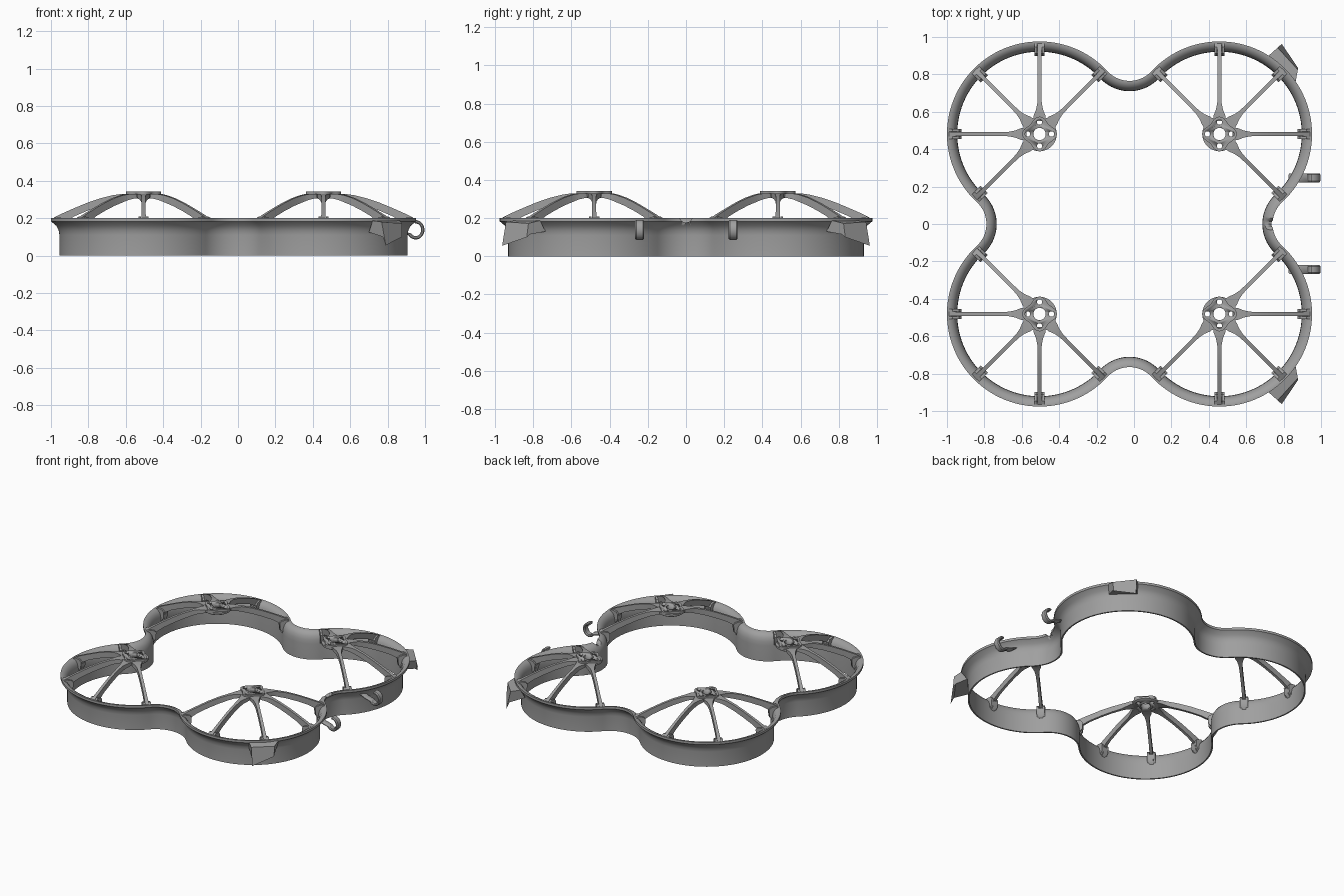
import bpy, bmesh
from math import sin, cos, pi, radians, atan2, hypot
from mathutils import Matrix, Vector

if "Cube" in bpy.data.objects:
    bpy.data.objects.remove(bpy.data.objects["Cube"])

CX = -0.024           # centre of the four-ring frame in x
C = 0.481             # hub distance from the frame centre
R, S = 0.495, 0.159   # lip radius of the rings, and of the saddles between them

grey = bpy.data.materials.new("grey plastic")
grey.use_nodes = True
grey.diffuse_color = (0.35, 0.35, 0.35, 1)
grey.node_tree.nodes["Principled BSDF"].inputs["Base Color"].default_value = (0.35, 0.35, 0.35, 1)


def finish(name, bm, matrix=Matrix(), angle=35):
    bmesh.ops.recalc_face_normals(bm, faces=bm.faces)
    mesh = bpy.data.meshes.new(name)
    bm.to_mesh(mesh)
    bm.free()
    mesh.materials.append(grey)
    ob = bpy.data.objects.new(name, mesh)
    bpy.context.collection.objects.link(ob)
    ob.matrix_world = matrix
    bpy.ops.object.select_all(action='DESELECT')
    ob.select_set(True)
    bpy.context.view_layer.objects.active = ob
    bpy.ops.object.shade_smooth_by_angle(angle=radians(angle))
    return ob


def loft(sections, closed=False):
    """Skin a list of equal-length point loops; cap the ends unless closed."""
    bm = bmesh.new()
    loops = [[bm.verts.new(p) for p in s] for s in sections]
    n = len(loops[0])
    pairs = list(zip(loops, loops[1:]))
    if closed:
        pairs.append((loops[-1], loops[0]))
    else:
        bm.faces.new(loops[0])
        bm.faces.new(loops[-1])
    for a, b in pairs:
        for i in range(n):
            j = (i + 1) % n
            bm.faces.new((a[i], a[j], b[j], b[i]))
    return bm


def cylinder(bm, r, depth, matrix, segments=32):
    bmesh.ops.create_cone(bm, cap_ends=True, segments=segments, radius1=r,
                          radius2=r, depth=depth, matrix=matrix)


def cut(ob, bm):
    """Subtract a temporary cutter from an object."""
    cutter = finish("cutter", bm)
    cutter.hide_render = True
    mod = ob.modifiers.new("cut", 'BOOLEAN')
    mod.operation, mod.solver, mod.object = 'DIFFERENCE', 'EXACT', cutter
    bpy.context.view_layer.objects.active = ob
    bpy.ops.object.modifier_apply(modifier=mod.name)
    bpy.data.objects.remove(cutter)


# Flared duct wall: profile (offset from lip, height) swept round arcs and saddles
profile = [(-.045, 0), (-.045, .11), (-.041, .135), (-.028, .16), (0, .183), (0, .2),
           (-.012, .2), (-.032, .19), (-.046, .17), (-.053, .145), (-.055, .115), (-.055, 0)]
yc = C + (((R + S) ** 2 - C ** 2) ** 0.5)
tangent = atan2(yc - C, -C)
sections = []
for q in range(4):
    turn = Matrix.Rotation(q * pi / 2, 3, 'Z')
    start, n = pi / 2 - tangent, 56
    for i in range(n):
        a = start + (tangent - start) * i / n
        sections.append([turn @ Vector((C + (R + d) * cos(a), C + (R + d) * sin(a), z))
                         for d, z in profile])
    start, n = tangent - pi, 24
    for i in range(n):
        a = start + (-pi - 2 * start) * i / n
        sections.append([turn @ Vector(((S - d) * cos(a), yc + (S - d) * sin(a), z))
                         for d, z in profile])
ring = finish("duct_ring", loft(sections, closed=True), Matrix.Translation((CX, 0, 0)))

# Cable notch in the right-hand saddle
bm = bmesh.new()
cylinder(bm, 0.035, 0.16, Matrix.Translation((CX + yc - S - .01, 0, .212)) @ Matrix.Rotation(pi / 2, 4, 'Y'))
cut(ring, bm)

# Spokes: radius, top, bottom, half width
spoke = [(.07, .33, .308, .035), (.1, .33, .305, .031), (.13, .328, .298, .019),
         (.165, .323, .286, .012), (.23, .307, .266, .01), (.3, .283, .24, .01),
         (.37, .254, .21, .01), (.42, .232, .18, .011), (.455, .216, .175, .012), (.488, .198, .185, .012)]
# Foot that clips each spoke to the flare
foot = [(.438, .12), (.422, .14), (.418, .185), (.43, .2), (.465, .208), (.485, .199), (.455, .17), (.443, .14)]


def add_spoke(matrix):
    finish("spoke", loft([[(r, -w, b), (r, w, b), (r, w, t), (r, -w, t)]
                          for r, t, b, w in spoke]), matrix)
    for side in (-1, 1):
        finish("spoke_foot", loft([[(r, side * y, z) for r, z in foot]
                                   for y in (.013, .027)]), matrix)
    finish("spoke_foot_web", loft([[(r, y, z - .012) for r, z in foot] for y in (-.014, .014)]), matrix)


def add_hub(matrix):
    # Round base with a four-lobed motor plate on top
    n = 64
    angles = [2 * pi * i / n for i in range(n)]

    def outline(r, lobe, z):
        return [((r + lobe * cos(4 * a)) * cos(a), (r + lobe * cos(4 * a)) * sin(a), z) for a in angles]
    hub = finish("motor_hub", loft([outline(.08, 0, .306), outline(.092, 0, .314), outline(.092, 0, .327),
                                    outline(.082, .011, .327), outline(.082, .011, .342)]))
    # Shaft hole and bolt holes
    bm = bmesh.new()
    spots = [(0, 0, .033)] + [(.064 * cos(k * pi / 2), .064 * sin(k * pi / 2), .014) for k in range(4)]
    for x, y, r in spots:
        cylinder(bm, r, .2, Matrix.Translation((x, y, .32)), 24)
    cut(hub, bm)
    hub.matrix_world = matrix


for sx, sy in ((1, 1), (-1, 1), (-1, -1), (1, -1)):
    place = Matrix.Translation((CX + sx * C, sy * C, 0))
    add_hub(place)
    for k in range(-2, 3):
        add_spoke(place @ Matrix.Rotation(atan2(sy, sx) + k * pi / 4, 4, 'Z'))

# Open hooks on the right-hand side: stem, then an arc swept in the xz plane
path = [(.835, .145, 1, 0), (.875, .125, .8, .6)]
for i in range(17):
    a = radians(215 + i * 15)
    path.append((.95 + .038 * cos(a), .138 + .043 * sin(a), -cos(a), -sin(a)))
for y in (-.243, .247):
    hook = []
    for x, z, nx, nz in path:
        size = hypot(nx, nz)
        nx, nz = nx / size, nz / size
        hook.append([(x + .009 * v * nx, y + .024 * u, z + .009 * v * nz) for u, v in
                     ((-1, -.4), (-.7, -1), (.7, -1), (1, -.4), (1, .4), (.7, 1), (-.7, 1), (-1, .4))])
    finish("side_hook", loft(hook))

# Corner tabs: down-turned flaps on the right-hand rings
far_end = [(.72, .90, .187), (.768, .943, .18), (.79, .963, .055), (.775, .945, .10), (.70, .87, .125)]
near_end = [(.865, .765, .187), (.876, .825, .172), (.877, .834, .10), (.87, .815, .115), (.835, .735, .13)]
for sy in (-1, 1):
    finish("corner_tab", loft([[(x, sy * y, z) for x, y, z in end] for end in (far_end, near_end)]))
